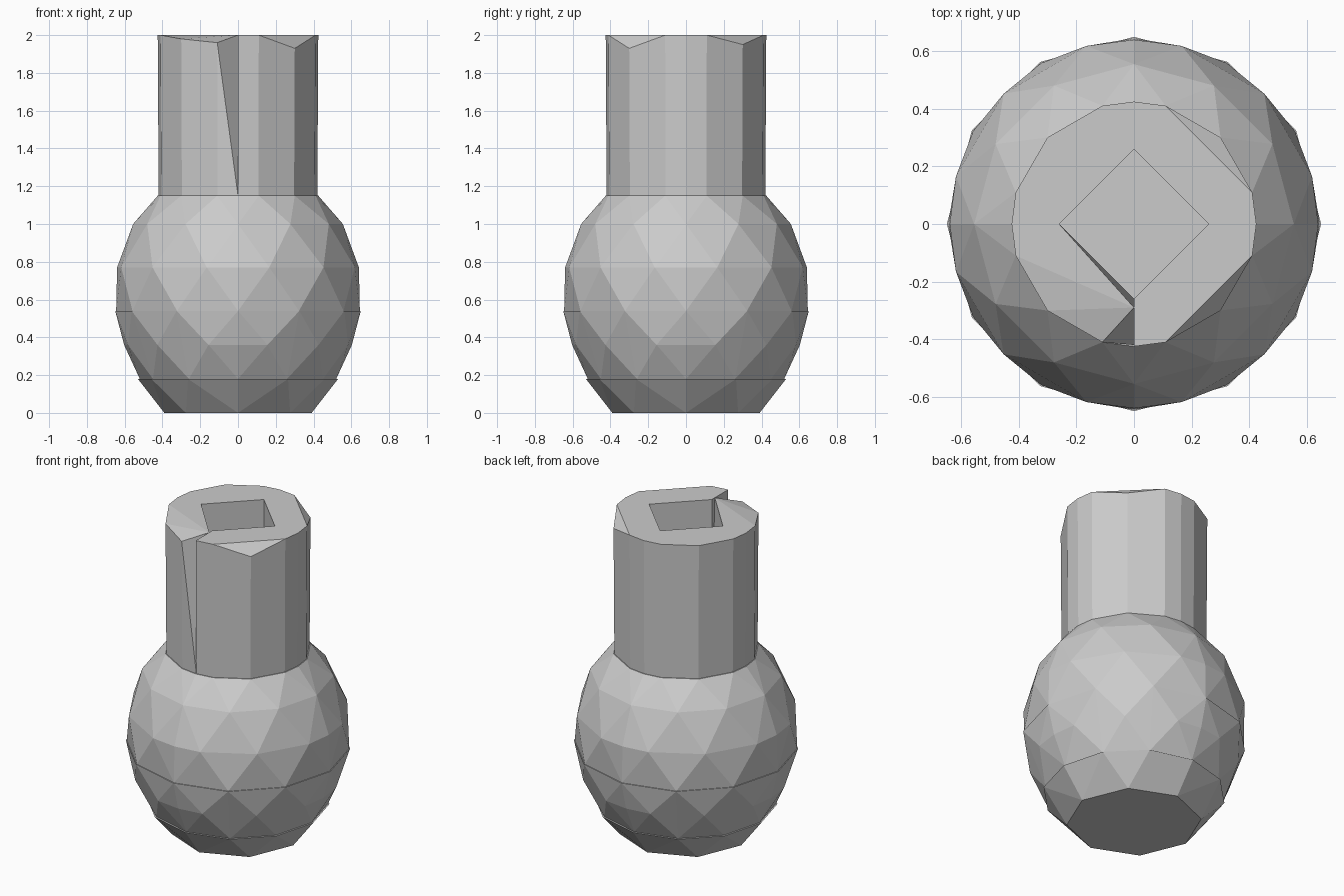
import bpy, bmesh
from math import sin, cos, radians

if "Cube" in bpy.data.objects:
    bpy.data.objects.remove(bpy.data.objects["Cube"])


def ring(angles, r, z):
    return [(r * cos(radians(a)), r * sin(radians(a)), z) for a in angles]


def hull(name, points):
    """Flat-shaded convex block around a few points."""
    bm = bmesh.new()
    for p in points:
        bm.verts.new(p)
    res = bmesh.ops.convex_hull(bm, input=bm.verts)
    junk = {g for k in ("geom_interior", "geom_unused") for g in res[k]
            if isinstance(g, bmesh.types.BMVert)}
    bmesh.ops.delete(bm, geom=list(junk), context='VERTS')
    bmesh.ops.dissolve_limit(bm, angle_limit=0.01, verts=bm.verts, edges=bm.edges)
    bmesh.ops.recalc_face_normals(bm, faces=bm.faces)
    me = bpy.data.meshes.new(name)
    bm.to_mesh(me)
    bm.free()
    ob = bpy.data.objects.new(name, me)
    bpy.context.collection.objects.link(ob)
    return ob


QUADS = {"back_right": 0, "back_left": 90, "front_left": 180, "front_right": 270}
# Height of the rim at each arc step: corners are slightly knocked down
RIM = {"back_right": (2.0, 2.0, 1.95, 2.0, 2.0),
       "back_left": (2.0, 2.0, 2.0, 2.0, 2.0),
       "front_left": (2.0, 2.0, 1.98, 1.96, None),
       "front_right": (2.0, 2.0, 1.93, 2.0, 2.0)}
EVEN = (0, 30, 60, 90)
ODD = (0, 15, 45, 75, 90)

# Solid base, which is also the floor of the hollow
hull("base", ring(range(0, 360, 45), 0.39, 0) + ring(range(0, 360, 30), 0.53, 0.18))

for name, start in QUADS.items():
    def arc(steps, r, z):
        return ring([start + s for s in steps], r, z)
    ends = (0, 90)

    # Lower bowl wall
    hull("lower_bowl_" + name,
         arc(EVEN, 0.52, 0.18) + arc(ODD, 0.603, 0.36) + arc(EVEN, 0.65, 0.54)
         + arc(ends, 0.38, 0.18) + arc(ends, 0.50, 0.54))

    # Upper bowl wall, closing in to the neck
    hull("upper_bowl_" + name,
         arc(EVEN, 0.645, 0.54) + arc(ODD, 0.64, 0.77) + arc(EVEN, 0.555, 1.0)
         + arc(ODD, 0.425, 1.15) + arc(ends, 0.50, 0.54) + arc(ends, 0.27, 1.15))

    # Neck wall with uneven rim
    rim = [p for s, z in zip(ODD, RIM[name]) if z for p in arc((s,), 0.425, z)]
    inner = 0.29 if name == "front_left" else 0.26
    hull("neck_" + name,
         arc(ODD, 0.42, 1.15) + rim + arc(ends, 0.26, 1.15)
         + arc((0,), 0.26, 2.0) + arc((90,), inner, 2.0))
